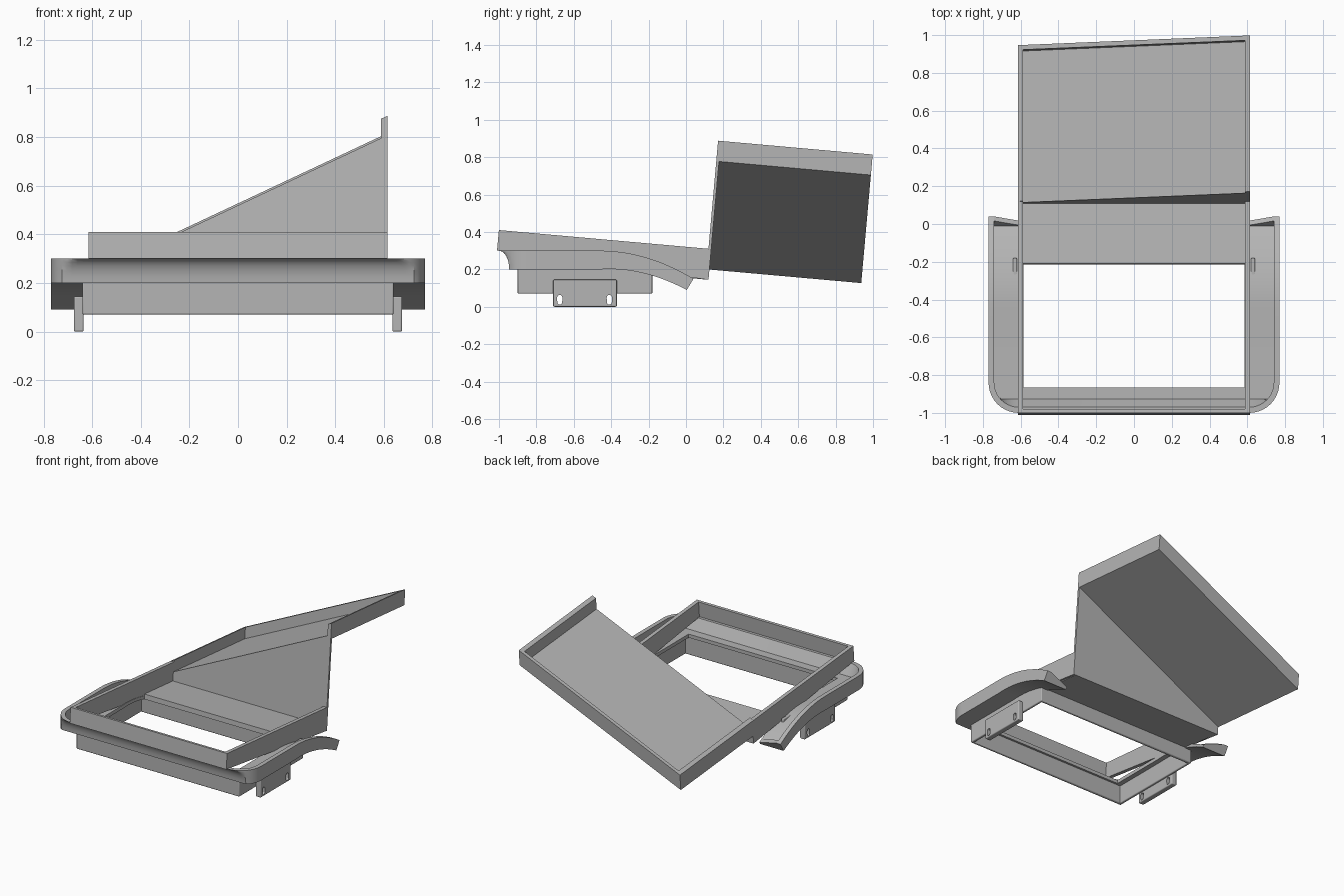
import bpy, bmesh, math
from mathutils import Vector

cube = bpy.data.objects.get("Cube")
if cube:
    bpy.data.objects.remove(cube, do_unlink=True)

grey = bpy.data.materials.new("plain_grey")
grey.use_nodes = True
COLOUR = (0.46, 0.46, 0.46, 1)
grey.diffuse_color = COLOUR
grey.node_tree.nodes["Principled BSDF"].inputs["Base Color"].default_value = COLOUR


def finish(name, bm, bevel=0.0, smooth=False):
    bmesh.ops.recalc_face_normals(bm, faces=bm.faces[:])
    mesh = bpy.data.meshes.new(name)
    bm.to_mesh(mesh)
    bm.free()
    mesh.materials.append(grey)
    ob = bpy.data.objects.new(name, mesh)
    bpy.context.collection.objects.link(ob)
    if bevel:
        mod = ob.modifiers.new("soft_edges", "BEVEL")
        mod.width, mod.segments = bevel, 3
    if smooth or bevel:
        bpy.ops.object.select_all(action="DESELECT")
        ob.select_set(True)
        bpy.context.view_layer.objects.active = ob
        bpy.ops.object.shade_smooth_by_angle(angle=math.radians(35))
    return ob


def prism(name, ring, push, bevel=0.0):
    """Solid made by pushing a flat ring of points along a vector."""
    bm = bmesh.new()
    a = [bm.verts.new(p) for p in ring]
    b = [bm.verts.new(Vector(p) + Vector(push)) for p in ring]
    bm.faces.new(a)
    bm.faces.new(b[::-1])
    for i in range(len(a)):
        j = (i + 1) % len(a)
        bm.faces.new((a[i], a[j], b[j], b[i]))
    return finish(name, bm, bevel)


def box(name, x, y, z, bevel=0.0):
    ring = [(x[0], y[0], z[0]), (x[1], y[0], z[0]), (x[1], y[1], z[0]), (x[0], y[1], z[0])]
    return prism(name, ring, (0, 0, z[1] - z[0]), bevel)


# Tilted frame: a runs backward, b runs up, from the top of the hinge line
TILT = math.radians(5.1)
ALONG = Vector((0, math.cos(TILT), -math.sin(TILT)))
UP = Vector((0, math.sin(TILT), math.cos(TILT)))


def loc(x, a, b):
    return Vector((x, 0.12, 0.31)) + ALONG * a + UP * b


W, T = 0.615, 0.027          # half width and wall thickness
FRONT, BACK = -1.125, 0.83   # frame front and tray back
RISE = 0.58                  # tray rise from its low side to its high side


def rim(x):
    return RISE * (x + W) / (2 * W)


# Upper frame
for side, s in (("right", -1), ("left", 1)):
    ring = [loc(s * W, FRONT, 0), loc(s * W, 0.015, 0),
            loc(s * W, 0.015, -0.165), loc(s * W, FRONT, -0.11)]
    prism("frame_wall_" + side, ring, (-s * T, 0, 0))
prism("frame_front_wall", [loc(x, FRONT, b) for x, b in
      ((-W, -0.11), (W, -0.11), (W, 0), (-W, 0))], ALONG * 0.02)
prism("sill", [loc(x, -0.32, b) for x, b in
      ((-0.6, -0.165), (0.6, -0.165), (0.6, -0.13), (-0.6, -0.13))], ALONG * 0.33)

# Raked panel and the sloping tray behind it
prism("raked_panel", [loc(x, 0, b) for x, b in
      ((-W, -0.165), (W, -0.165), (W, rim(W) - 0.08), (-W, rim(-W) - 0.08))], ALONG * 0.015)
prism("tray_floor", [loc(x, 0, rim(x) + d) for x, d in
      ((-W, -0.11), (W, -0.11), (W, -0.08), (-W, -0.08))], ALONG * BACK)
prism("tray_back_wall", [loc(x, BACK, rim(x) + d) for x, d in
      ((-W, -0.11), (W, -0.11), (W, 0), (-W, 0))], ALONG * -0.025)
for name, s in (("tray_low_wall", -1), ("tray_high_wall", 1)):
    x0, x1 = s * W, s * (W - T)
    prism(name, [loc(x0, 0, rim(x0) - 0.11), loc(x1, 0, rim(x1) - 0.11),
                 loc(x1, 0, rim(x1)), loc(x0, 0, rim(x0))], ALONG * BACK)

# Swept collar: stations around the plan, each with the same cross-section
R, BEND, END = 0.16, -0.46, 0.04


def cove(z):
    return -1 + 0.055 * math.sqrt(max(0, 1 - ((z - 0.2) / 0.1) ** 2))


def swoop(x, y, z):
    """Bend the rear of the collar downward."""
    d = max(0, y - BEND)
    slope = 1.2 * d
    n = math.hypot(slope, 1)
    depth = (z - 0.3) * (1 - 0.3 * d / (END - BEND))
    return (x, y + depth * slope / n, 0.3 - 0.6 * d * d + depth / n)


half = []
for i in range(11):
    t = math.pi / 2 * i / 10
    nx, ny = math.sin(t), -math.cos(t)
    half.append((0.61 + R * nx, -0.84 + R * ny, nx, ny, False))
for i in range(13):
    half.append((0.77, BEND + (0.015 - BEND) * i / 12, 1, 0, False))
half += [(0.77, 0.016, 1, 0, True), (0.77, END, 1, 0, True)]
stations = [(-x, y, -nx, ny, f) for x, y, nx, ny, f in reversed(half)] + half

bm = bmesh.new()
rows = []
for x, y, nx, ny, full in stations:
    zs = [0.3, 0.295, 0.285, 0.27, 0.25, 0.225, 0.2]
    pts = [(x, max(y, cove(z)), z) for z in zs]
    ix, iy = max(-0.585, min(0.585, x)), max(-0.865, y)
    top = 0.3 if full else 0.225
    lip = [(x - 0.03 * nx, max(y - 0.03 * ny, cove(z) + 0.02), z) for z in (top, 0.3)]
    pts += [(ix, iy, 0.2), (ix, iy, top if not full else 0.226)] + lip
    rows.append([bm.verts.new(swoop(*p)) for p in pts])
for r, q in zip(rows, rows[1:]):
    for i in range(len(r)):
        j = (i + 1) % len(r)
        bm.faces.new((r[i], r[j], q[j], q[i]))
bm.faces.new(rows[0])
bm.faces.new(rows[-1])
finish("swept_collar", bm, smooth=True)

# Lower skirt, open below
X, Y0, Y1, S = 0.64, -0.9, -0.18, 0.02
for side, s in (("right", -1), ("left", 1)):
    box("skirt_wall_" + side, sorted((s * X, s * (X - S))), (Y0, Y1), (0.07, 0.21), 0.006)
box("skirt_front_wall", (-X, X), (Y0, Y0 + S), (0.07, 0.21), 0.006)
box("skirt_back_wall", (-X, X), (Y1 - S, Y1), (0.07, 0.19), 0.006)

# Slotted clips
for side, s in (("right", -1), ("left", 1)):
    clip = box("clip_" + side, sorted((s * 0.635, s * 0.675)), (-0.71, -0.37), (0, 0.145), 0.006)
    for n, yc in enumerate((-0.675, -0.41)):
        ring = []
        for i in range(16):
            t = 2 * math.pi * i / 16
            ring.append((s * 0.6, yc + 0.014 * math.cos(t),
                         0.037 + 0.012 * (1 if math.sin(t) >= 0 else -1) + 0.014 * math.sin(t)))
        cutter = prism("slot_cutter_%s_%d" % (side, n), ring, (s * 0.1, 0, 0))
        cutter.hide_render = True
        cutter.hide_set(True)
        mod = clip.modifiers.new("slot", "BOOLEAN")
        mod.operation, mod.object, mod.solver = "DIFFERENCE", cutter, "EXACT"
